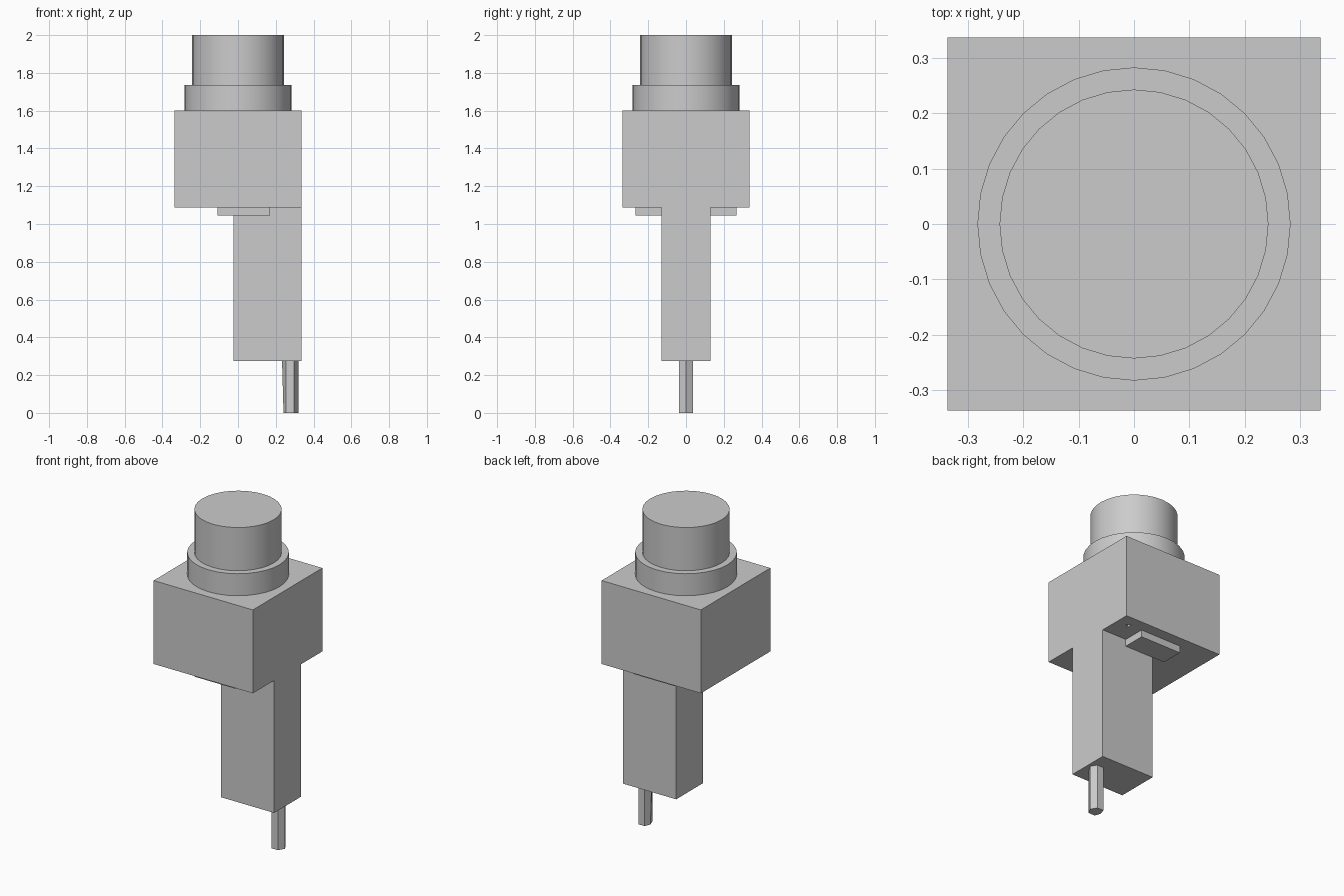
import bpy, bmesh, math
from mathutils import Matrix, Vector

old = bpy.data.objects.get("Cube")
if old:
    bpy.data.objects.remove(old, do_unlink=True)

GREY = (0.6, 0.6, 0.6, 1.0)
grey = bpy.data.materials.new("light grey")
grey.use_nodes = True
grey.diffuse_color = GREY
grey.node_tree.nodes["Principled BSDF"].inputs["Base Color"].default_value = GREY


def finish(name, bm):
    bmesh.ops.recalc_face_normals(bm, faces=bm.faces[:])
    mesh = bpy.data.meshes.new(name)
    bm.to_mesh(mesh)
    bm.free()
    mesh.materials.append(grey)
    obj = bpy.data.objects.new(name, mesh)
    bpy.context.collection.objects.link(obj)
    return obj


def box(name, x, y, z):
    """Block between the given x, y and z ranges."""
    bm = bmesh.new()
    size = [r[1] - r[0] for r in (x, y, z)]
    mid = Vector([(r[0] + r[1]) / 2 for r in (x, y, z)])
    bmesh.ops.create_cube(bm, size=1, matrix=Matrix.Translation(mid) @ Matrix.Diagonal((*size, 1)))
    return finish(name, bm)


def prism(name, centre, radius, z, sides, smooth=False):
    """Upright prism or cylinder between two heights."""
    bm = bmesh.new()
    mid = Vector((*centre, (z[0] + z[1]) / 2))
    bmesh.ops.create_cone(bm, cap_ends=True, segments=sides, radius1=radius, radius2=radius,
                          depth=z[1] - z[0], matrix=Matrix.Translation(mid))
    # Put a corner on the +x axis
    first = max(bm.verts, key=lambda v: v.co.x).co - mid
    turn = -math.atan2(first.y, first.x)
    bmesh.ops.rotate(bm, cent=mid, matrix=Matrix.Rotation(turn, 3, 'Z'), verts=bm.verts[:])
    obj = finish(name, bm)
    if smooth:
        bpy.ops.object.select_all(action='DESELECT')
        obj.select_set(True)
        bpy.context.view_layer.objects.active = obj
        bpy.ops.object.shade_smooth_by_angle(angle=math.radians(40))
    return obj


# Round cap and collar on top
prism("top_cap", (0, 0), 0.243, (1.73, 2.0), 32, True)
prism("collar", (0, 0), 0.283, (1.6, 1.735), 32, True)

# Square housing with a small pocket in its underside
housing = box("housing", (-0.337, 0.337), (-0.337, 0.337), (1.088, 1.6))
cutter = prism("pocket_cutter", (0.26, 0.26), 0.02, (1.0, 1.13), 3)
cutter.hide_render = True
cutter.hide_viewport = True
cut = housing.modifiers.new("pocket", 'BOOLEAN')
cut.operation = 'DIFFERENCE'
cut.object = cutter

# Offset stem, flush with one side of the housing
box("stem", (-0.025, 0.337), (-0.131, 0.131), (0.275, 1.09))

# Pads under the housing on both sides of the stem
for side, y in (("front", (-0.268, -0.131)), ("back", (0.131, 0.268))):
    box(side + "_pad", (-0.108, 0.17), y, (1.045, 1.09))

# Six-sided pin with one corner slightly tapered
pin = prism("pin", (0.276, 0), 0.043, (0.0, 0.28), 6)
corner = min((v for v in pin.data.vertices if v.co.z < 0.1), key=lambda v: v.co.x)
corner.co.x += 0.008
